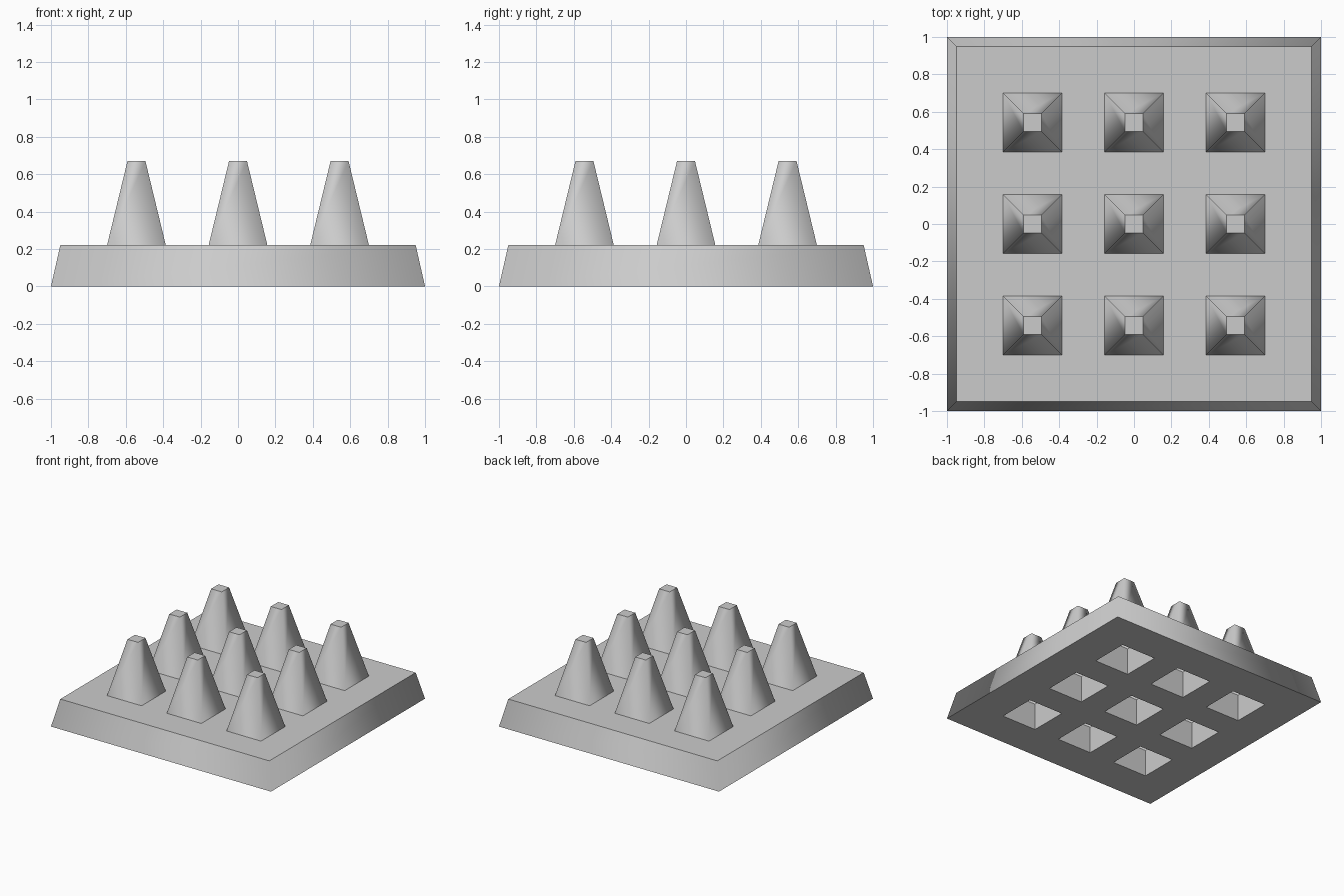
import bpy
import bmesh

if "Cube" in bpy.data.objects:
    bpy.data.objects.remove(bpy.data.objects["Cube"])

BASE, TOP, H = 1.0, 0.95, 0.22          # plate half widths and height
STEP, FOOT, TIP, PEAK = 0.543, 0.157, 0.048, 0.67   # spike spacing and sizes
CENTRES = [-STEP, 0, STEP]


def square(bm, cx, cy, half, z):
    return [bm.verts.new((cx + sx * half, cy + sy * half, z))
            for sx, sy in ((-1, -1), (1, -1), (1, 1), (-1, 1))]


def walls(bm, low, high, smooth, inward=False):
    for i in range(4):
        j = (i + 1) % 4
        quad = [low[i], low[j], high[j], high[i]]
        f = bm.faces.new(quad[::-1] if inward else quad)
        f.smooth = smooth


def perforated_face(bm, half, z, up):
    # flat sheet with nine square openings
    cuts = [-half] + [c + s * FOOT for c in CENTRES for s in (-1, 1)] + [half]
    grid = [[bm.verts.new((x, y, z)) for y in cuts] for x in cuts]
    for i in range(len(cuts) - 1):
        for j in range(len(cuts) - 1):
            if i % 2 and j % 2:
                continue
            quad = [grid[i][j], grid[i + 1][j], grid[i + 1][j + 1], grid[i][j + 1]]
            bm.faces.new(quad if up else quad[::-1])


def finish(bm, name):
    mesh = bpy.data.meshes.new(name)
    bm.to_mesh(mesh)
    bm.free()
    obj = bpy.data.objects.new(name, mesh)
    bpy.context.collection.objects.link(obj)


# base plate: sloped rim, perforated top and bottom, straight sockets
bm = bmesh.new()
walls(bm, square(bm, 0, 0, BASE, 0), square(bm, 0, 0, TOP, H), True)
perforated_face(bm, TOP, H, True)
perforated_face(bm, BASE, 0, False)
for x in CENTRES:
    for y in CENTRES:
        walls(bm, square(bm, x, y, FOOT, 0), square(bm, x, y, FOOT, H), False, True)
finish(bm, "base_plate")

# hollow spikes: softly shaded sides with a flat tip
for x in CENTRES:
    for y in CENTRES:
        bm = bmesh.new()
        walls(bm, square(bm, x, y, FOOT, H), square(bm, x, y, TIP, PEAK), True)
        bm.faces.new(square(bm, x, y, TIP, PEAK))
        finish(bm, "spike")
